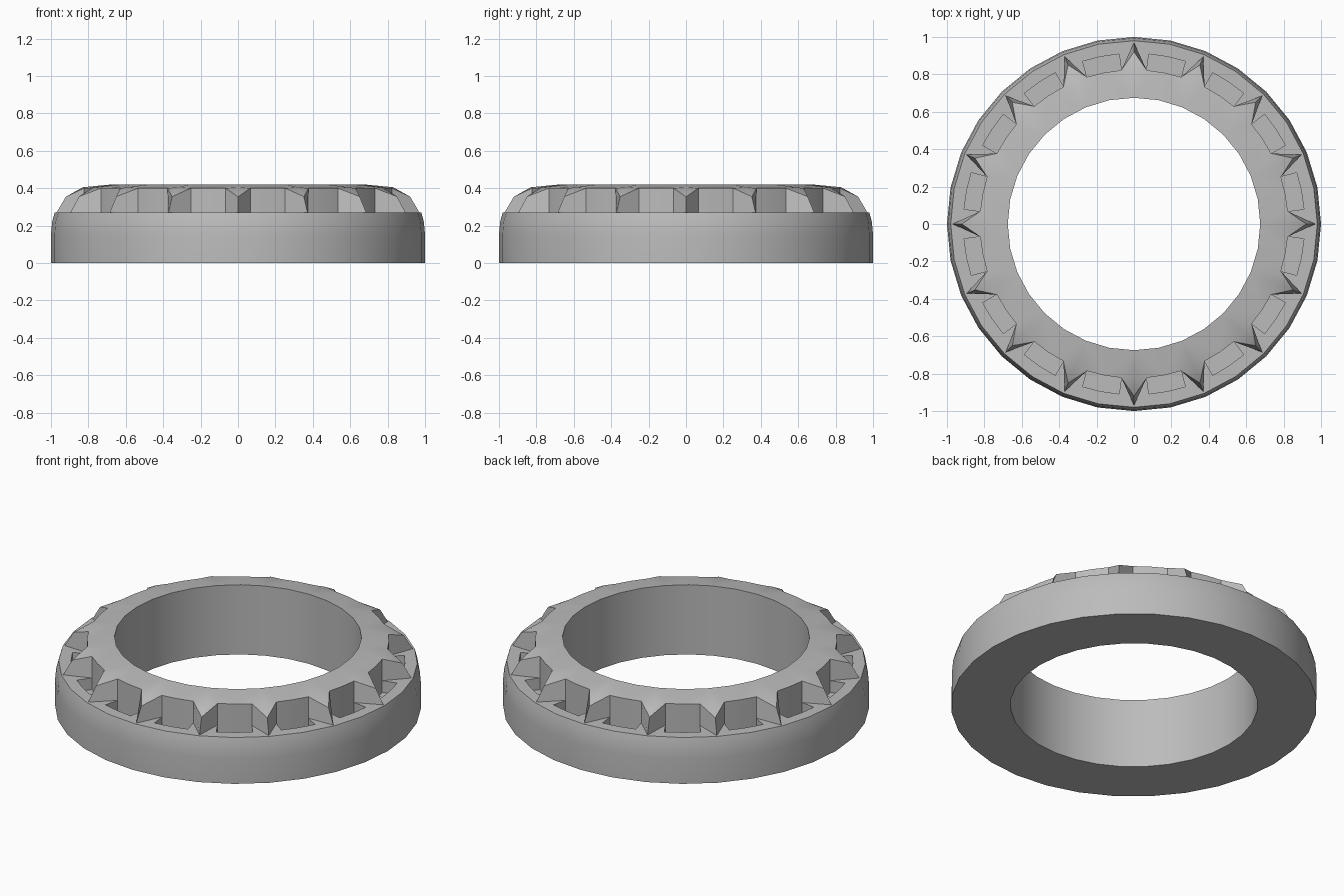
import bpy, bmesh
from math import cos, sin, radians
from mathutils import Vector

cube = bpy.data.objects.get("Cube")
if cube:
    bpy.data.objects.remove(cube)

TEETH = 16
HALF = 180 / TEETH        # half a tooth sector, degrees
EDGE = 4.7                # half angle of a tooth at its root
HOLE, ROOT, POCKET, RIM = 0.675, 0.825, 0.912, 0.98
LEDGE, PIT, TOP = 0.27, 0.2, 0.42

metal = bpy.data.materials.new("grey metal")
metal.use_nodes = True
grey = (0.5, 0.5, 0.5, 1)
metal.diffuse_color = grey
metal.node_tree.nodes["Principled BSDF"].inputs["Base Color"].default_value = grey

bm = bmesh.new()


def half_sector(center, side):
    """Half a tooth and half a pocket, reaching to one side of the tooth ridge."""
    def p(r, angle, z):
        a = radians(center + side * angle)
        return Vector((r * cos(a), r * sin(a), z))

    def face(*points):
        bm.faces.new([bm.verts.new(q) for q in points])

    # plain ring walls, swept over the half sector
    profile = [(ROOT, 0), (HOLE, 0), (HOLE, TOP)]
    outside = [(ROOT, 0), (1, 0), (1, 0.15), (0.994, 0.22), (RIM, LEDGE)]
    for line in (profile, outside):
        for (r0, z0), (r1, z1) in zip(line, line[1:]):
            face(p(r0, 0, z0), p(r0, HALF, z0), p(r1, HALF, z1), p(r1, 0, z1))

    # tooth: root corner, ridge points and foot
    corner, middle = p(ROOT, EDGE, 0.4), p(ROOT, HALF, 0.4)
    ridge, tip, foot = p(0.83, 0, 0.405), p(0.92, 0, 0.355), p(0.97, 0, LEDGE)
    hole0, hole1 = p(HOLE, 0, TOP), p(HOLE, HALF, TOP)
    base = p(ROOT, EDGE, LEDGE)
    face(hole0, ridge, corner)
    face(hole0, corner, middle, hole1)
    face(ridge, tip, corner)
    face(corner, tip, foot, base)

    # pocket sunk into the ledge
    pit_a, pit_b = p(ROOT, EDGE, PIT), p(ROOT, HALF, PIT)
    lip_a, lip_b = p(POCKET, EDGE + 0.3, LEDGE), p(POCKET, HALF, LEDGE)
    pit_c, pit_d = p(POCKET, EDGE + 0.3, PIT), p(POCKET, HALF, PIT)
    face(corner, middle, pit_b, pit_a, base)
    face(base, pit_a, pit_c, lip_a)
    face(lip_a, pit_c, pit_d, lip_b)
    face(pit_a, pit_b, pit_d, pit_c)

    # ledge around the pocket
    face(foot, lip_a, base)
    face(foot, p(RIM, 0, LEDGE), p(RIM, HALF, LEDGE), lip_b, lip_a)


for i in range(TEETH):
    for side in (1, -1):
        half_sector(i * 2 * HALF, side)

bmesh.ops.remove_doubles(bm, verts=bm.verts, dist=0.0005)
bmesh.ops.recalc_face_normals(bm, faces=bm.faces)
mesh = bpy.data.meshes.new("toothed_ring")
bm.to_mesh(mesh)
bm.free()
mesh.materials.append(metal)
ring = bpy.data.objects.new("toothed_ring", mesh)
bpy.context.collection.objects.link(ring)

bpy.context.view_layer.objects.active = ring
ring.select_set(True)
bpy.ops.object.shade_smooth_by_angle(angle=radians(25))
